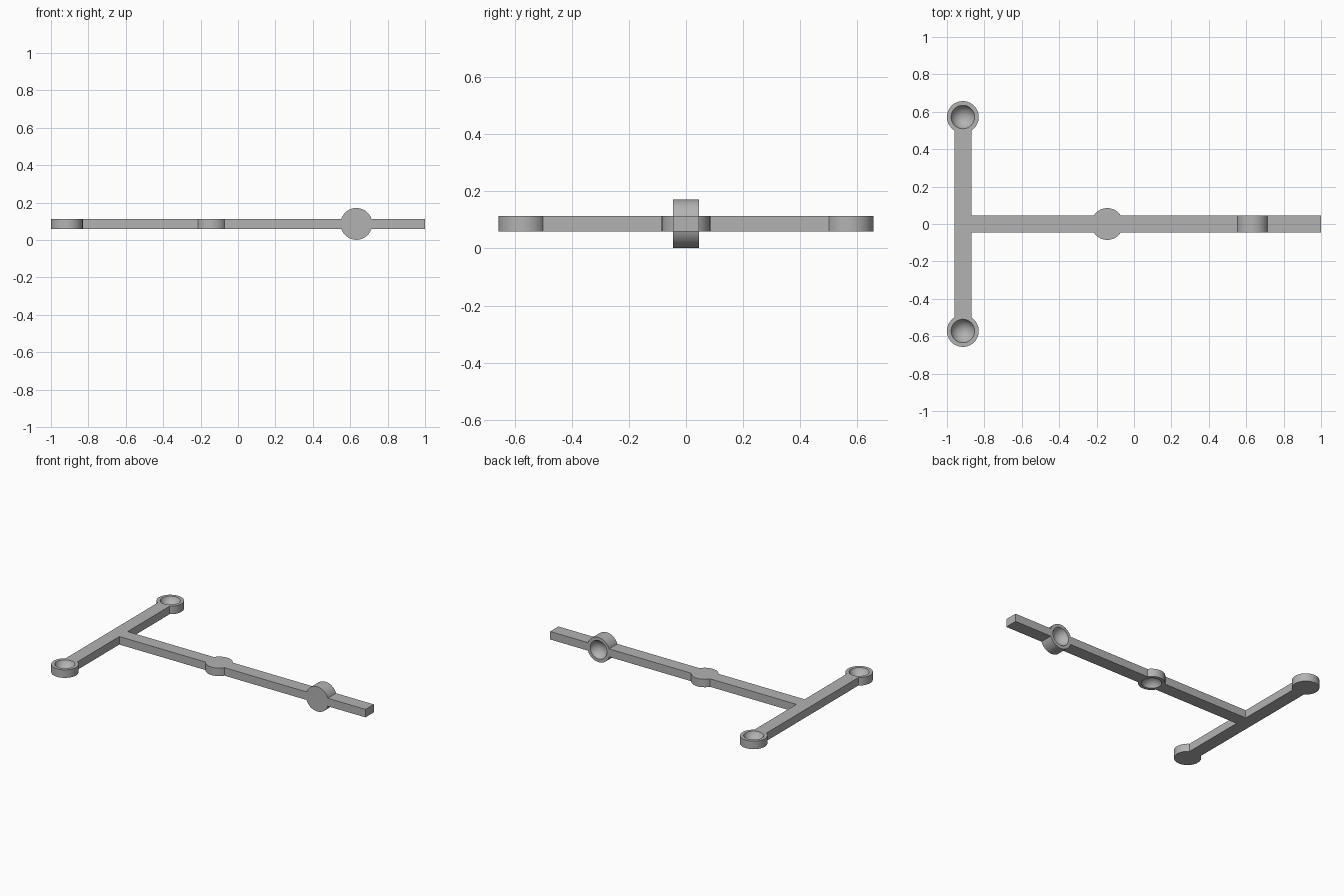
import bpy
from math import radians
from mathutils import Vector

old = bpy.data.objects.get("Cube")
if old:
    bpy.data.objects.remove(old, do_unlink=True)

# Plain grey
grey = bpy.data.materials.new("grey")
grey.use_nodes = True
colour = (0.45, 0.45, 0.45, 1)
grey.diffuse_color = colour
grey.node_tree.nodes["Principled BSDF"].inputs["Base Color"].default_value = colour

MID, THICK, WIDTH = 0.086, 0.055, 0.09    # height of centre line, bar section
PAD_R, DISH_R, DISH_DEPTH = 0.085, 0.063, 0.045
BALL_R = (DISH_R ** 2 + DISH_DEPTH ** 2) / (2 * DISH_DEPTH)


def finish(name):
    ob = bpy.context.object
    ob.name = name
    ob.data.materials.append(grey)
    return ob


def bar(name, centre, size):
    bpy.ops.mesh.primitive_cube_add(size=1, location=centre)
    ob = finish(name)
    ob.scale = size
    bpy.ops.object.transform_apply(location=False, rotation=False)
    return ob


def pad(name, centre, axis, depth):
    """Round pad and the ball that hollows a dish in its face along axis."""
    axis, centre = Vector(axis), Vector(centre)
    turn = axis.to_track_quat("Z", "Y").to_euler()
    bpy.ops.mesh.primitive_cylinder_add(vertices=64, radius=PAD_R, depth=depth,
                                        location=centre, rotation=turn)
    disc = finish(name)
    ball_at = centre + axis * (depth / 2 + BALL_R - DISH_DEPTH)
    bpy.ops.mesh.primitive_uv_sphere_add(segments=64, ring_count=32, radius=BALL_R,
                                         location=ball_at, rotation=turn)
    ball = finish(name + "_dish_cutter")
    ball.hide_render = True
    return disc, ball


# Long stem and crossbar
frame = bar("frame", (0.045, 0, MID), (1.91, WIDTH, THICK))
crossbar = bar("crossbar", (-0.915, 0, MID), (WIDTH, 1.14, THICK))

# Dished pads: two on the crossbar, one under the stem, one facing back
pads = [
    pad("left_end_pad", (-0.915, -0.572, MID), (0, 0, 1), THICK),
    pad("right_end_pad", (-0.915, 0.572, MID), (0, 0, 1), THICK),
    pad("middle_pad", (-0.143, 0, MID), (0, 0, -1), THICK),
    pad("upright_pad", (0.633, 0, MID), (0, 1, 0), WIDTH),
]

# Join everything into one solid, then hollow the dishes
steps = [(crossbar, "UNION")]
steps += [(disc, "UNION") for disc, _ in pads]
steps += [(ball, "DIFFERENCE") for _, ball in pads]
bpy.ops.object.select_all(action="DESELECT")
bpy.context.view_layer.objects.active = frame
frame.select_set(True)
for other, operation in steps:
    mod = frame.modifiers.new(operation.lower(), "BOOLEAN")
    mod.solver = "EXACT"
    mod.operation = operation
    mod.object = other
    bpy.ops.object.modifier_apply(modifier=mod.name)
    bpy.data.objects.remove(other, do_unlink=True)

bpy.ops.object.shade_smooth_by_angle(angle=radians(30))
